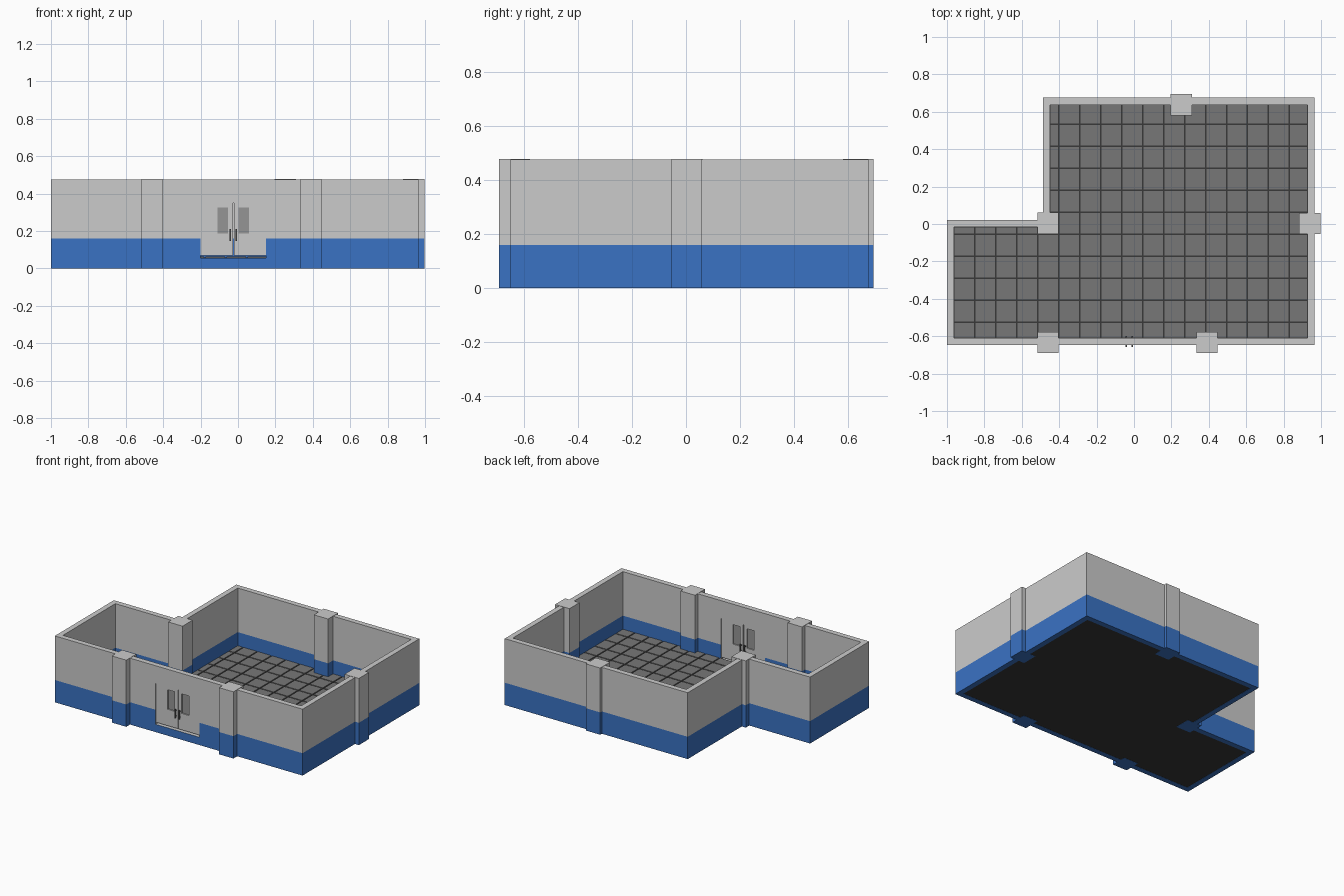
import bpy, bmesh, math

if "Cube" in bpy.data.objects:
    bpy.data.objects.remove(bpy.data.objects["Cube"])

H, BAND = 0.476, 0.16          # wall height, top of the blue band
DOOR_X = -0.025                # centre of the double door


def material(name, rgb):
    m = bpy.data.materials.new(name)
    m.diffuse_color = (*rgb, 1)
    m.use_nodes = True
    m.node_tree.nodes["Principled BSDF"].inputs["Base Color"].default_value = m.diffuse_color
    return m


BLUE = material("blue_paint", (0.042, 0.17, 0.55))
TILE = material("floor_tile", (0.185, 0.185, 0.185))
GROUT = material("dark_grout", (0.04, 0.04, 0.04))
PANE = material("tinted_pane", (0.3, 0.3, 0.3))
METAL = material("dark_metal", (0.12, 0.12, 0.12))


def finish(bm, name, mats=()):
    bmesh.ops.recalc_face_normals(bm, faces=bm.faces[:])
    me = bpy.data.meshes.new(name)
    bm.to_mesh(me)
    bm.free()
    ob = bpy.data.objects.new(name, me)
    bpy.context.collection.objects.link(ob)
    for m in mats:
        me.materials.append(m)
    return ob


def add_box(bm, x0, x1, y0, y1, z0, z1):
    vs = bmesh.ops.create_cube(bm, size=1)["verts"]
    for v in vs:
        v.co.x = x1 if v.co.x > 0 else x0
        v.co.y = y1 if v.co.y > 0 else y0
        v.co.z = z1 if v.co.z > 0 else z0


def boxes(name, dims, mats=()):
    bm = bmesh.new()
    for d in dims:
        add_box(bm, *d)
    return finish(bm, name, mats)


def paint_band(bm):
    """Split at the band height and give the lower faces the second slot."""
    bmesh.ops.bisect_plane(bm, geom=bm.verts[:] + bm.edges[:] + bm.faces[:],
                           plane_co=(0, 0, BAND), plane_no=(0, 0, 1))
    for f in bm.faces:
        f.material_index = int(f.calc_center_median().z < BAND)


def cut(ob, dims):
    cutter = boxes("cutter", [dims])
    cutter.hide_render = True
    mod = ob.modifiers.new("opening", "BOOLEAN")
    mod.operation, mod.object, mod.solver = "DIFFERENCE", cutter, "EXACT"
    bpy.context.view_layer.objects.active = ob
    bpy.ops.object.modifier_apply(modifier=mod.name)
    bpy.data.objects.remove(cutter)


# L-shaped perimeter wall with a doorway
outer = [(-1, -0.648), (0.966, -0.648), (0.966, 0.675), (-0.486, 0.675), (-0.486, 0.022), (-1, 0.022)]
inner = [(-0.962, -0.61), (0.928, -0.61), (0.928, 0.637), (-0.448, 0.637), (-0.448, -0.016), (-0.962, -0.016)]
bm = bmesh.new()
a, b = ([bm.verts.new((x, y, 0)) for x, y in loop] for loop in (outer, inner))
ring = [bm.faces.new((a[i - 1], a[i], b[i], b[i - 1])) for i in range(6)]
ext = bmesh.ops.extrude_face_region(bm, geom=ring, use_keep_orig=True)
for v in ext["geom"]:
    if isinstance(v, bmesh.types.BMVert):
        v.co.z = H
paint_band(bm)
wall = finish(bm, "perimeter_wall", (None, BLUE))
cut(wall, (-0.2, 0.15, -0.7, -0.58, 0.056, 0.35))

# Square pillars straddling the walls
P = 0.057
spots = {"back": (0.252, 0.637), "right": (0.94, 0.003), "front_right": (0.39, -0.634),
         "front_left": (-0.46, -0.634), "corner": (-0.46, 0.004)}
for name, (x, y) in spots.items():
    bm = bmesh.new()
    add_box(bm, x - P, x + P, y - P, y + P, 0, H + 0.002)
    paint_band(bm)
    finish(bm, name + "_pillar", (None, BLUE))

# Dark floor slab filling the inside of the walls
bm = bmesh.new()
base = bm.faces.new([bm.verts.new((x, y, 0.001)) for x, y in inner])
ext = bmesh.ops.extrude_face_region(bm, geom=[base], use_keep_orig=True)
for v in ext["geom"]:
    if isinstance(v, bmesh.types.BMVert):
        v.co.z = 0.057
finish(bm, "floor_slab", (GROUT,))

# Tiles: a regular grid clipped to each rectangle of the floor
PX, PY, GAP = 0.1122, 0.1177, 0.004
areas = [(-0.96, 0.926, -0.608, -0.055), (-0.446, 0.926, -0.055, 0.635), (-0.96, -0.448, -0.055, -0.018)]
tiles = []
for x0, x1, y0, y1 in areas:
    for i in range(-6, 13):
        for j in range(-6, 7):
            gx, gy = -0.403 + i * PX, -0.055 + j * PY
            l, r = max(x0, gx + GAP), min(x1, gx + PX - GAP)
            f, k = max(y0, gy + GAP), min(y1, gy + PY - GAP)
            if r - l > 0.005 and k - f > 0.005:
                tiles.append((l, r, f, k, 0.055, 0.064))
boxes("floor_tiles", tiles, (TILE,))

# Double door: leaf, window pane and pull handles on both faces
F, B = -0.642, -0.616          # front and back face of the leaves


def side(s, d0, d1, *rest):
    lo, hi = sorted((DOOR_X + s * d0, DOOR_X + s * d1))
    return (lo, hi, *rest)


for s, name in ((-1, "left"), (1, "right")):
    leaf = boxes(name + "_door_leaf", [side(s, 0.003, 0.175, F, B, 0.068, 0.35)])
    cut(leaf, side(s, 0.028, 0.084, -0.7, -0.55, 0.186, 0.326))
    boxes(name + "_door_pane", [side(s, 0.028, 0.084, -0.634, -0.624, 0.186, 0.326)], (PANE,))
    parts = []
    for face, tip, sgn in ((F, F - 0.016, -1), (B, B + 0.016, 1)):
        y0, y1 = sorted((tip, tip - sgn * 0.006))
        parts.append(side(s, 0.012, 0.02, y0, y1, 0.145, 0.21))
        m0, m1 = sorted((face, tip - sgn * 0.006))
        for z in (0.155, 0.195):
            parts.append(side(s, 0.012, 0.02, m0, m1, z, z + 0.007))
    boxes(name + "_door_handles", parts, (METAL,))
